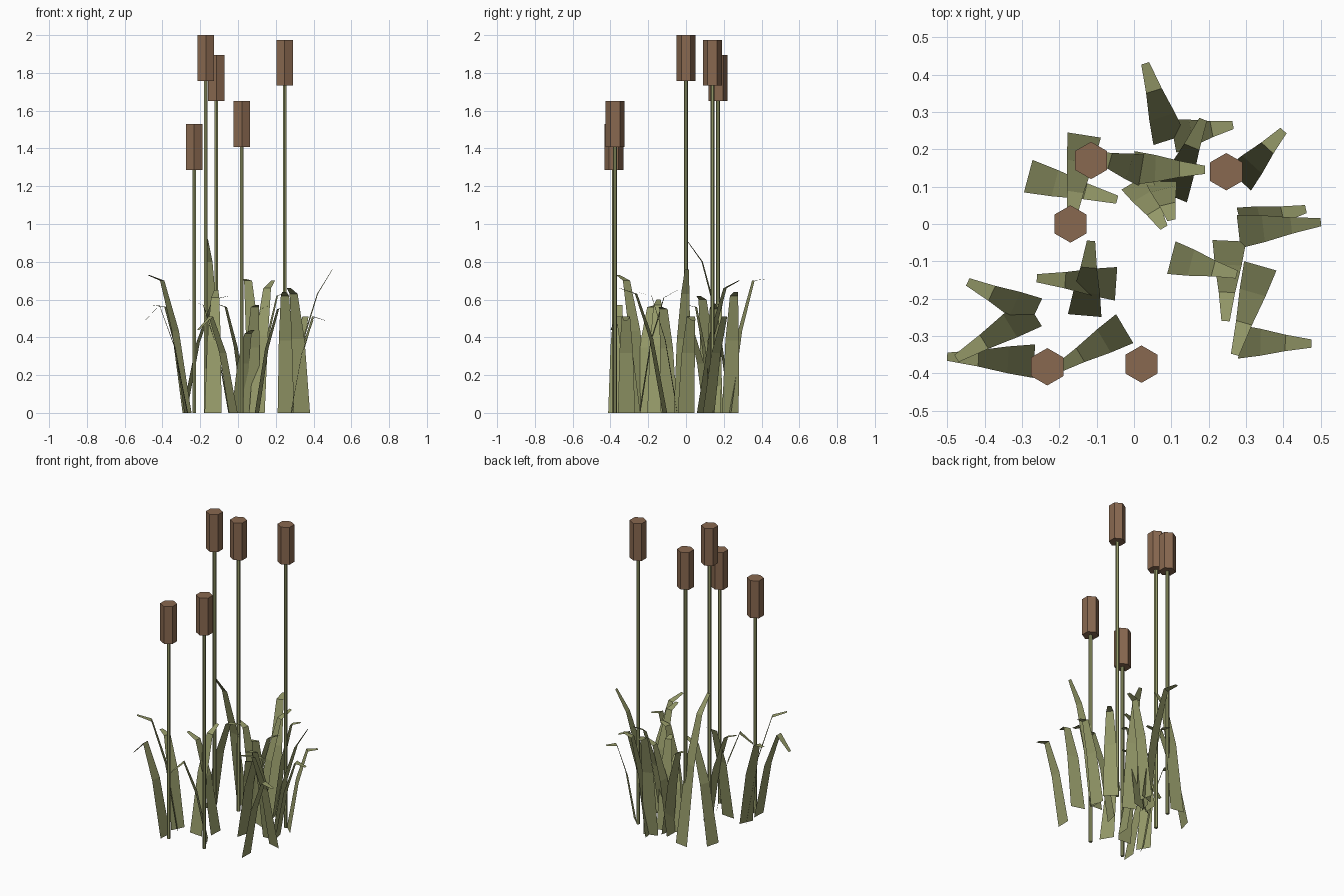
import bpy
import bmesh
from mathutils import Vector

default_cube = bpy.data.objects.get("Cube")
if default_cube:
    bpy.data.objects.remove(default_cube, do_unlink=True)


def make_material(name, rgb):
    material = bpy.data.materials.new(name)
    material.use_nodes = True
    color = (*rgb, 1)
    material.diffuse_color = color
    shader = next(n for n in material.node_tree.nodes if n.type == "BSDF_PRINCIPLED")
    shader.inputs["Base Color"].default_value = color
    return material


leaf_green = make_material("olive leaf green", (0.30, 0.32, 0.14))
seed_brown = make_material("seed head brown", (0.25, 0.14, 0.08))


def add_prism(name, x, y, bottom, top, radius, material):
    """Six-sided upright prism with a corner facing the back."""
    bpy.ops.mesh.primitive_cylinder_add(
        vertices=6, radius=radius, depth=top - bottom,
        location=(x, y, (bottom + top) / 2))
    prism = bpy.context.object
    prism.name = name
    prism.data.materials.append(material)


def add_blade(name, base_x, base_y, tip_x, tip_y, knee_z, tip_z):
    """Flat tapering leaf that rises steeply, then bends over at the knee."""
    base = Vector((base_x, base_y, 0))
    reach = Vector((tip_x, tip_y, 0)) - base
    side = Vector((-reach.y, reach.x, 0)).normalized()
    # each station: share of reach, height, half width
    stations = [(0, 0, 0.045), (0.3, knee_z * 0.62, 0.036),
                (0.64, knee_z, 0.022), (1, tip_z, 0.011)]
    bm = bmesh.new()
    previous = None
    for share, height, half_width in stations:
        center = base + reach * share + Vector((0, 0, height))
        edge = [bm.verts.new(center - side * half_width),
                bm.verts.new(center + side * half_width)]
        if previous:
            bm.faces.new((previous[0], previous[1], edge[1], edge[0]))
        previous = edge
    mesh = bpy.data.meshes.new(name)
    bm.to_mesh(mesh)
    bm.free()
    mesh.materials.append(leaf_green)
    blade = bpy.data.objects.new(name, mesh)
    bpy.context.collection.objects.link(blade)


# Reeds: position and top of each seed head
reeds = [(-0.17, 0, 2), (-0.115, 0.17, 1.895), (0.247, 0.14, 1.975),
         (0.02, -0.375, 1.65), (-0.232, -0.382, 1.53)]
for number, (x, y, top) in enumerate(reeds, start=1):
    head_bottom = top - 0.243
    add_prism(f"reed_stalk_{number}", x, y, 0, head_bottom, 0.011, leaf_green)
    add_prism(f"reed_seed_head_{number}", x, y, head_bottom, top, 0.05, seed_brown)

# Leaf clumps: base x, base y, tip x, tip y, knee height, tip height
clumps = {
    "back_center": [
        (0.095, 0.225, 0.03, 0.43, 0.70, 0.71),
        (0.105, 0.235, 0.265, 0.265, 0.62, 0.64),
        (0.10, 0.075, 0.185, 0.28, 0.66, 0.70),
        (0.005, 0.115, 0.08, -0.01, 0.42, 0.44),
        (0.07, 0.13, 0.10, 0.01, 0.56, 0.57),
        (0.035, 0.14, -0.12, 0.185, 0.56, 0.58),
        (0.0, 0.15, 0.19, 0.145, 0.55, 0.58)],
    "back_left": [
        (0.28, 0.12, 0.40, 0.25, 0.51, 0.51),
        (0.285, 0.0, 0.46, 0.04, 0.51, 0.49),
        (0.28, -0.02, 0.50, 0.005, 0.63, 0.76)],
    "front_left": [
        (0.10, -0.09, 0.275, -0.135, 0.55, 0.56),
        (0.255, -0.045, 0.245, -0.26, 0.62, 0.64),
        (0.338, -0.112, 0.27, -0.35, 0.63, 0.66),
        (0.28, -0.315, 0.475, -0.32, 0.51, 0.49)],
    "back_right": [
        (-0.283, 0.128, -0.045, 0.065, 0.60, 0.62),
        (-0.133, 0.238, -0.17, 0.0, 0.80, 0.92)],
    "front_right": [
        (-0.132, -0.245, -0.115, -0.045, 0.61, 0.65),
        (-0.048, -0.16, -0.26, -0.145, 0.57, 0.60),
        (-0.025, -0.28, -0.21, -0.39, 0.51, 0.44),
        (-0.265, -0.24, -0.445, -0.155, 0.56, 0.57),
        (-0.27, -0.235, -0.475, -0.36, 0.70, 0.73),
        (-0.267, -0.367, -0.50, -0.355, 0.57, 0.48)],
}
for place, blades in clumps.items():
    for number, blade_values in enumerate(blades, start=1):
        add_blade(f"leaf_{place}_{number}", *blade_values)
